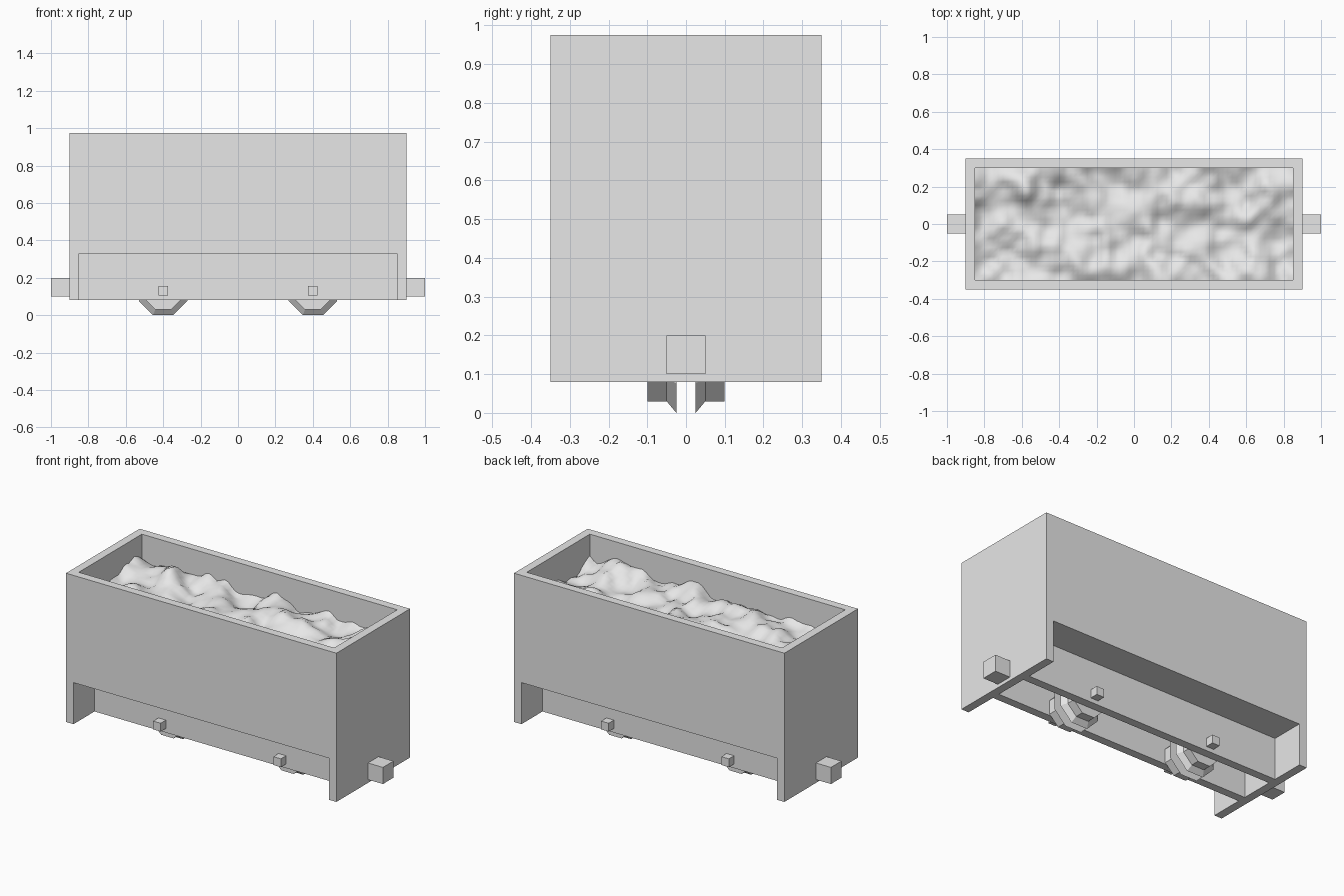
import bpy, bmesh, math
from mathutils import Vector, noise

if "Cube" in bpy.data.objects:
    bpy.data.objects.remove(bpy.data.objects["Cube"])

grey = bpy.data.materials.new("plain_grey")
grey.diffuse_color = (0.8, 0.8, 0.8, 1)
grey.use_nodes = True
grey.node_tree.nodes["Principled BSDF"].inputs["Base Color"].default_value = grey.diffuse_color


def finish(name, bm):
    bmesh.ops.recalc_face_normals(bm, faces=bm.faces)
    mesh = bpy.data.meshes.new(name)
    bm.to_mesh(mesh)
    bm.free()
    mesh.materials.append(grey)
    ob = bpy.data.objects.new(name, mesh)
    bpy.context.collection.objects.link(ob)
    return ob


def box(name, lo, hi):
    bm = bmesh.new()
    bmesh.ops.create_cube(bm, size=1)
    lo, hi = Vector(lo), Vector(hi)
    for v in bm.verts:
        v.co = (lo + hi) / 2 + v.co * (hi - lo)
    return finish(name, bm)


# Wagon body: a block with the hopper, side recesses and wheel well cut out
body = box("wagon_body", (-0.9, -0.35, 0.08), (0.9, 0.35, 0.975))
cuts = [
    box("hopper_cutter", (-0.85, -0.3, 0.38), (0.85, 0.3, 1.2)),
    box("front_recess_cutter", (-0.85, -0.5, -0.1), (0.85, -0.15, 0.33)),
    box("back_recess_cutter", (-0.85, 0.15, -0.1), (0.85, 0.5, 0.33)),
    box("wheel_well_cutter", (-0.85, -0.1, -0.1), (0.85, 0.1, 0.33)),
]
bpy.context.view_layer.objects.active = body
for c in cuts:
    c.hide_render = True
    mod = body.modifiers.new("cut", "BOOLEAN")
    mod.operation = "DIFFERENCE"
    mod.solver = "EXACT"
    mod.object = c
    bpy.ops.object.modifier_apply(modifier=mod.name)
for c in cuts:
    bpy.data.objects.remove(c)

# Couplers on both ends
for side, s in (("left", -1), ("right", 1)):
    x0, x1 = sorted((s * 0.9, s * 1.0))
    box(side + "_coupler", (x0, -0.05, 0.1), (x1, 0.05, 0.2))


# Flanged eight-sided wheel: flange on the inside, narrower tread outside
def wheel(name, x, s):
    bm = bmesh.new()
    rings = []
    for y, flat in ((0.025, 0.13), (0.05, 0.10), (0.1, 0.10)):
        r = flat / math.cos(math.pi / 8)
        rings.append([bm.verts.new((x + r * math.cos((k + 0.5) * math.pi / 4), s * y,
                                    0.13 + r * math.sin((k + 0.5) * math.pi / 4)))
                      for k in range(8)])
    for a, b in zip(rings, rings[1:]):
        for k in range(8):
            j = (k + 1) % 8
            bm.faces.new((a[k], a[j], b[j], b[k]))
    bm.faces.new(rings[0])
    bm.faces.new(rings[-1])
    finish(name, bm)


# Axles pass through the frame and carry a pair of wheels
for end, x in (("left", -0.4), ("right", 0.4)):
    box(end + "_axle", (x - 0.025, -0.2, 0.105), (x + 0.025, 0.2, 0.155))
    wheel(end + "_front_wheel", x, -1)
    wheel(end + "_back_wheel", x, 1)

# Lumpy load filling the hopper
bm = bmesh.new()
bmesh.ops.create_grid(bm, x_segments=68, y_segments=24, size=1)
for v in bm.verts:
    x, y = v.co.x * 0.85, v.co.y * 0.3
    z = 0.825 + 0.075 * noise.noise((x * 6, y * 6, 3.3)) + 0.035 * noise.noise((x * 13, y * 13, 7.7))
    v.co = (x, y, z)
load = finish("load", bm)
if load.data.polygons[0].normal.z < 0:
    load.data.flip_normals()
for p in load.data.polygons:
    p.use_smooth = True
